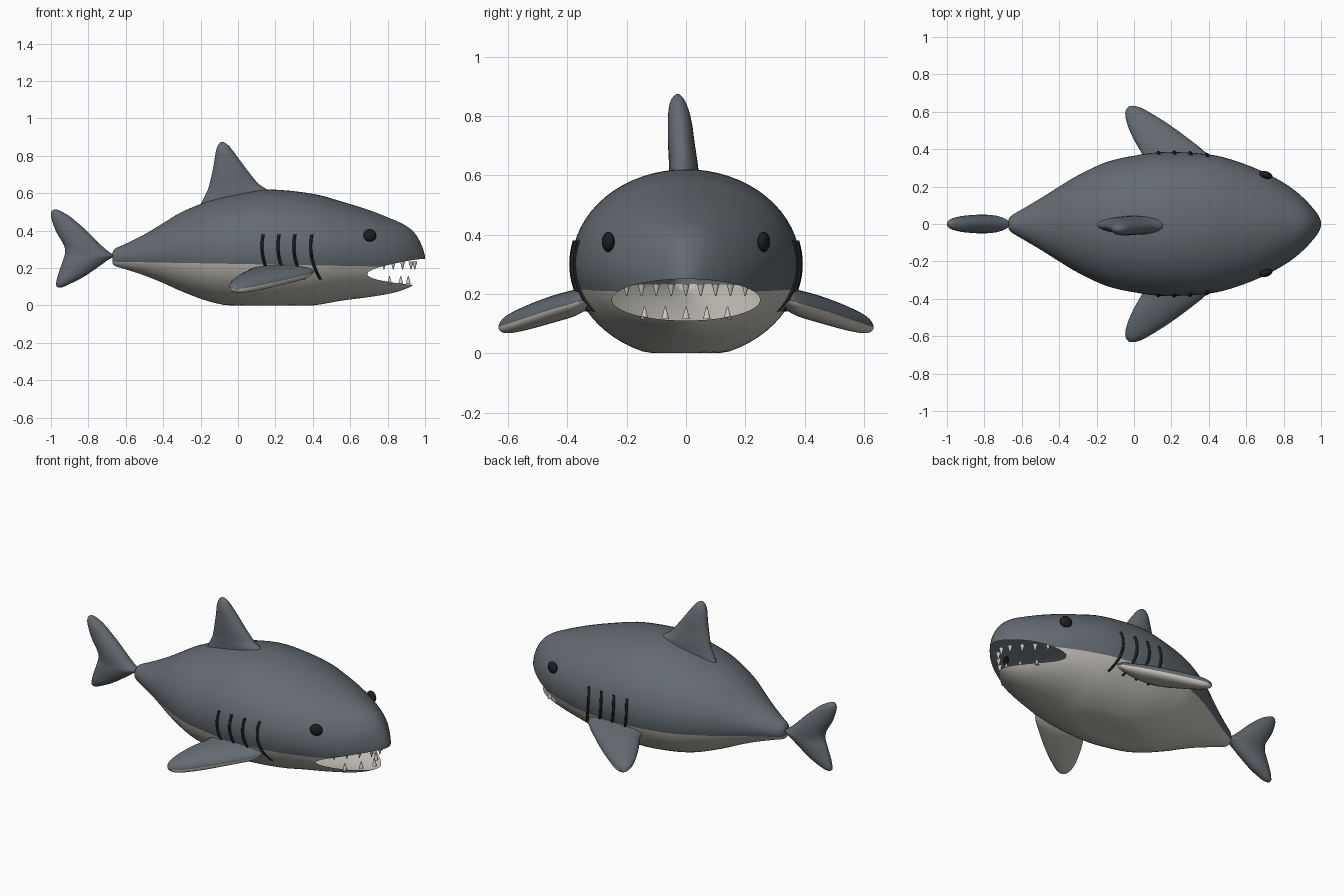
import bpy, bmesh, math
from mathutils import Matrix, Vector

cube = bpy.data.objects.get("Cube")
if cube:
    bpy.data.objects.remove(cube, do_unlink=True)


def material(name, rgb):
    m = bpy.data.materials.new(name)
    m.use_nodes = True
    m.diffuse_color = (*rgb, 1)
    m.node_tree.nodes["Principled BSDF"].inputs["Base Color"].default_value = (*rgb, 1)
    return m


GREY = material("slate grey skin", (0.125, 0.145, 0.165))
PALE = material("pale belly", (0.55, 0.53, 0.48))
TOOTH = material("ivory teeth", (0.62, 0.59, 0.53))
BLACK = material("near black", (0.012, 0.012, 0.017))


def make(name, bm, mats):
    bmesh.ops.recalc_face_normals(bm, faces=bm.faces)
    mesh = bpy.data.meshes.new(name)
    bm.to_mesh(mesh)
    bm.free()
    for m in mats:
        mesh.materials.append(m)
    mesh.shade_smooth()
    mesh.set_sharp_from_angle(angle=math.radians(50))
    obj = bpy.data.objects.new(name, mesh)
    bpy.context.collection.objects.link(obj)
    return obj


def smooth(stations, steps=4):
    """Catmull-Rom interpolation of station tuples."""
    pts = [stations[0]] + list(stations) + [stations[-1]]
    out = []
    for a, b, c, d in zip(pts, pts[1:], pts[2:], pts[3:]):
        for k in range(steps):
            t = k / steps
            out.append(tuple(
                q + 0.5 * t * (r - p + t * (2 * p - 5 * q + 4 * r - s + t * (3 * (q - r) + s - p)))
                for p, q, r, s in zip(a, b, c, d)))
    return out + [stations[-1]]


def loft(stations, point, sides, two_tone=False):
    """Skin closed rings; point(station, cos, sin) places each vertex."""
    bm = bmesh.new()
    angles = [2 * math.pi * j / sides for j in range(sides)]
    rings = [[bm.verts.new(point(s, math.cos(a), math.sin(a))) for a in angles]
             for s in stations]
    for r0, r1 in zip(rings, rings[1:]):
        for j in range(sides):
            k = (j + 1) % sides
            f = bm.faces.new((r0[j], r0[k], r1[k], r1[j]))
            f.material_index = int(two_tone and j >= sides // 2)
    bm.faces.new(rings[0])
    bm.faces.new(rings[-1])
    return bm


# Body: x, top, bottom, half width
body_stations = smooth([
    (-.67, .285, .225, .025), (-.655, .305, .21, .045), (-.6, .33, .193, .078),
    (-.5, .38, .16, .137), (-.4, .44, .12, .2), (-.3, .5, .075, .26),
    (-.15, .56, .02, .33), (0, .597, -.008, .365), (.17, .62, -.018, .385),
    (.4, .597, 0, .372), (.55, .557, .025, .335), (.7, .51, .045, .275),
    (.82, .463, .065, .208), (.9, .425, .09, .145), (.95, .38, .12, .093),
    (.985, .315, .17, .048), (1, .265, .235, .012)])


def body_point(s, c, n):
    x, top, bottom, width = s
    return x, width * c, max(0, (top + bottom) / 2 + (top - bottom) / 2 * n)


body = make("body", loft(body_stations, body_point, 64), [GREY, PALE])

# Mouth opening cut along the body
MOUTH_Z, MOUTH_H, MOUTH_W = .18, .07, .25
bm = bmesh.new()
bmesh.ops.create_cone(bm, cap_ends=True, segments=48, radius1=1, radius2=1, depth=.5,
                      matrix=Matrix.Translation((.93, 0, MOUTH_Z))
                      @ Matrix.Rotation(math.pi / 2, 4, 'Y')
                      @ Matrix.Diagonal((MOUTH_H, MOUTH_W, 1, 1)))
cutter = make("mouth_cutter", bm, [GREY])
cutter.hide_render = True
cut = body.modifiers.new("mouth", 'BOOLEAN')
cut.operation, cut.solver, cut.object = 'DIFFERENCE', 'EXACT', cutter
bpy.context.view_layer.objects.active = body
bpy.ops.object.modifier_apply(modifier=cut.name)
bpy.data.objects.remove(cutter, do_unlink=True)

# Open the mouth into the hollow body, then split back from belly
bm = bmesh.new()
bm.from_mesh(body.data)
inside = []
for f in bm.faces:
    p = f.calc_center_median()
    if p.x > .6 and (p.y / MOUTH_W) ** 2 + ((p.z - MOUTH_Z) / MOUTH_H) ** 2 < 1:
        inside.append(f)
bmesh.ops.delete(bm, geom=inside, context='FACES')
line_point, line_normal = Vector((0, 0, .222)), Vector((.018, 0, 1))
bmesh.ops.bisect_plane(bm, geom=bm.verts[:] + bm.edges[:] + bm.faces[:],
                       plane_co=line_point, plane_no=line_normal)
for f in bm.faces:
    f.material_index = int((f.calc_center_median() - line_point).dot(line_normal) < 0)
bm.to_mesh(body.data)
bm.free()

# Tail fin: z, front x, back x, half thickness
tail = smooth([
    (.097, -.94, -.962, .006), (.11, -.91, -.973, .022), (.15, -.83, -.966, .038),
    (.2, -.755, -.95, .046), (.24, -.70, -.936, .05), (.265, -.665, -.928, .05),
    (.29, -.695, -.925, .05), (.325, -.735, -.932, .05), (.39, -.8, -.97, .046),
    (.44, -.855, -.99, .04), (.48, -.905, -1, .032), (.505, -.95, -.996, .02),
    (.513, -.97, -.985, .006)])
make("tail_fin", loft(tail, lambda s, c, n: (
    (s[1] + s[2]) / 2 + (s[1] - s[2]) / 2 * c, s[3] * n, s[0]), 24), [GREY])

# Dorsal fin: z, front x, back x, half thickness, sideways centre
dorsal = smooth([
    (.54, .23, -.2, .05, -.005), (.615, .16, -.163, .05, -.008),
    (.65, .11, -.152, .048, -.01), (.71, .06, -.138, .045, -.016),
    (.77, .015, -.127, .041, -.02), (.82, -.022, -.119, .034, -.025),
    (.855, -.05, -.108, .022, -.028), (.873, -.075, -.092, .006, -.028)])
make("dorsal_fin", loft(dorsal, lambda s, c, n: (
    (s[1] + s[2]) / 2 + (s[1] - s[2]) / 2 * c, s[4] + s[3] * n, s[0]), 24), [GREY])

# Pectoral fins: y, front x, back x, centre z, half thickness
pectoral = smooth([
    (.28, .42, .07, .2, .03), (.34, .405, .055, .183, .04), (.38, .385, .04, .168, .045),
    (.45, .3, 0, .148, .046), (.53, .19, -.035, .122, .042), (.59, .095, -.047, .102, .034),
    (.62, .04, -.037, .092, .022), (.632, .003, -.018, .088, .006)])

for side, word in ((1, "left"), (-1, "right")):
    make(word + "_pectoral_fin", loft(pectoral, lambda s, c, n: (
        (s[1] + s[2]) / 2 + (s[1] - s[2]) / 2 * c, side * s[0], s[3] + s[4] * n),
        24, two_tone=True), [GREY, PALE])

    # Eye
    bm = bmesh.new()
    bmesh.ops.create_uvsphere(bm, u_segments=20, v_segments=12, radius=1,
                              matrix=Matrix.Translation((.705, side * .262, .375))
                              @ Matrix.Rotation(side * -.3, 4, 'Z')
                              @ Matrix.Diagonal((.036, .02, .034, 1)))
    make(word + "_eye", bm, [BLACK])

    # Gill slits: thin tubes that follow the flank
    for i, x in enumerate((.135, .22, .305, .395)):
        path = []
        for k in range(13):
            t = k / 12
            px, pz = x - .05 * t + .095 * t * t, .38 - .24 * t
            s = min(body_stations, key=lambda q: abs(q[0] - px))
            n = (pz - (s[1] + s[2]) / 2) / ((s[1] - s[2]) / 2)
            path.append((px, side * s[3] * math.sqrt(max(0, 1 - n * n)), pz))
        rings = [(Vector(p),) for p in path]
        make(f"{word}_gill_{i + 1}", loft(rings, lambda s, c, n: s[0] + Vector(
            (.008 * c, .009 * n, 0)), 8), [BLACK])


# Teeth: cones along both lips, as (y, x) pairs mirrored across the middle
def teeth(name, places, z, flip):
    bm = bmesh.new()
    for y, x in places:
        for s in ((1, -1) if y else (1,)):
            bmesh.ops.create_cone(bm, cap_ends=True, segments=12, radius1=.013,
                                  radius2=.002, depth=.042,
                                  matrix=Matrix.Translation((x, s * y, z))
                                  @ Matrix.Rotation(flip, 4, 'X'))
    make(name, bm, [TOOTH])


teeth("upper_teeth", ((0, .945), (.05, .925), (.1, .88), (.15, .83), (.2, .78)), .213, math.pi)
teeth("lower_teeth", ((0, .91), (.07, .87), (.14, .81)), .136, 0)
